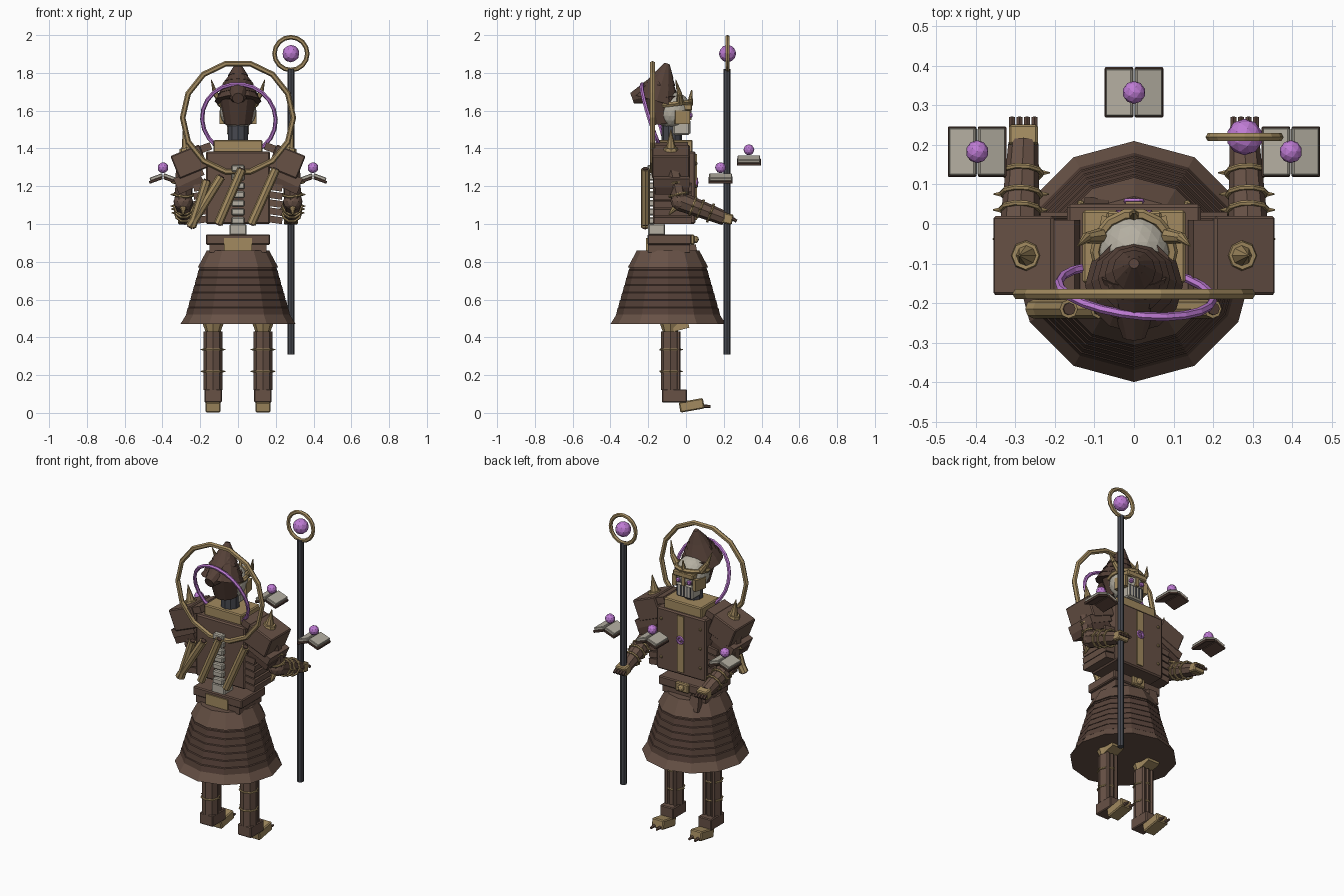
import bpy, bmesh, math
from mathutils import Vector, Matrix

if "Cube" in bpy.data.objects:
    bpy.data.objects.remove(bpy.data.objects["Cube"])

def mat(name, r, g, b):
    m = bpy.data.materials.new(name)
    m.diffuse_color = (r, g, b, 1)
    m.use_nodes = True
    m.node_tree.nodes["Principled BSDF"].inputs["Base Color"].default_value = m.diffuse_color
    return m

BROWN = mat("brown cloth", .135, .082, .060)
DARK = mat("dark brown scales", .090, .052, .039)
GOLD = mat("aged brass", .36, .255, .115)
BONE = mat("bone", .46, .43, .36)
VIOLET = mat("violet glow", .52, .20, .66)
SLATE = mat("slate metal", .062, .065, .078)

def finish(name, bm, m, smooth=False):
    bmesh.ops.recalc_face_normals(bm, faces=bm.faces)
    me = bpy.data.meshes.new(name)
    for f in bm.faces:
        f.smooth = smooth
    bm.to_mesh(me)
    bm.free()
    me.materials.append(m)
    ob = bpy.data.objects.new(name, me)
    bpy.context.collection.objects.link(ob)
    return ob

def box(name, m, x, y, z, rx=0, ry=0, rz=0, bevel=0):
    """Box from ranges, turned about its own middle (degrees)."""
    bm = bmesh.new()
    bmesh.ops.create_cube(bm, size=1)
    size = Vector((abs(x[1] - x[0]), abs(y[1] - y[0]), abs(z[1] - z[0])))
    bmesh.ops.scale(bm, vec=size, verts=bm.verts)
    ob = finish(name, bm, m)
    ob.location = ((x[0] + x[1]) / 2, (y[0] + y[1]) / 2, (z[0] + z[1]) / 2)
    ob.rotation_euler = [math.radians(a) for a in (rx, ry, rz)]
    if bevel:
        mod = ob.modifiers.new("edge", 'BEVEL')
        mod.width, mod.segments = bevel, 1
    return ob

def rod(name, m, a, b, r1, r2=None, sides=8):
    """Cylinder or cone between two points."""
    a, b = Vector(a), Vector(b)
    bm = bmesh.new()
    bmesh.ops.create_cone(bm, cap_ends=True, segments=sides, radius1=r1,
                          radius2=r1 if r2 is None else r2, depth=(b - a).length)
    rot = (b - a).to_track_quat('Z', 'Y').to_matrix().to_4x4()
    bmesh.ops.transform(bm, matrix=Matrix.Translation((a + b) / 2) @ rot, verts=bm.verts)
    return finish(name, bm, m)

def ball(name, m, c, r, sub=2, scale=(1, 1, 1)):
    bm = bmesh.new()
    bmesh.ops.create_icosphere(bm, subdivisions=sub, radius=r)
    ob = finish(name, bm, m)
    ob.location, ob.scale = c, scale
    return ob

def hoop(name, m, c, R, r, axis=(0, 1, 0), n=16, k=6):
    """Torus with its axis along the given direction."""
    bm = bmesh.new()
    rot = Vector(axis).to_track_quat('Z', 'Y').to_matrix()
    loops = []
    for i in range(n):
        t = 2 * math.pi * i / n
        loops.append([bm.verts.new(rot @ Vector((
            (R + r * math.cos(p)) * math.cos(t), (R + r * math.cos(p)) * math.sin(t), r * math.sin(p)))
            + Vector(c)) for p in (2 * math.pi * j / k for j in range(k))])
    for i in range(n):
        for j in range(k):
            A, B, q = loops[i], loops[(i + 1) % n], (j + 1) % k
            bm.faces.new((A[j], B[j], B[q], A[q]))
    return finish(name, bm, m)

def lathe(name, m, prof, c, n=12):
    """Faceted solid of revolution from (radius, height) points."""
    bm = bmesh.new()
    rings = [[bm.verts.new((c[0] + r * math.sin(2 * math.pi * i / n), c[1] + r * math.cos(2 * math.pi * i / n), z))
              for i in range(n)] for r, z in prof]
    for A, B in zip(rings, rings[1:]):
        for i in range(n):
            j = (i + 1) % n
            bm.faces.new((A[i], A[j], B[j], B[i]))
    bm.faces.new(rings[0])
    bm.faces.new(rings[-1])
    return finish(name, bm, m)

# Legs, shin bands and feet
for s in (-1, 1):
    x = s * .132
    def span(w): return (x - w, x + w)
    rod("leg", BROWN, (x, -.083, .12), (x, -.083, .43), .05)
    for k in (-.03, 0, .03):
        rod("leg_rib", BROWN, (x + k, -.04, .12), (x + k, -.04, .43), .012, sides=6)
    for z in (.22, .335):
        hoop("leg_band", GOLD, (x, -.083, z), .052, .006, (0, 0, 1), 8)
        for dx, dy in ((1, 0), (-1, 0), (0, 1)):
            rod("leg_stud", GOLD, (x + dx * .045, -.083 + dy * .045, z),
                (x + dx * .066, -.083 + dy * .066, z), .006, .002, 6)
    rod("knee", GOLD, (x, -.083, .43), (x, -.083, .48), .04, .058)
    box("knee_plate", GOLD, span(.04), (-.07, .015), (.44, .475), rx=15)
    box("ankle", BROWN, span(.046), (-.128, .005), (.055, .125), bevel=.005)
    box("foot", GOLD, span(.04), (-.035, .095), (.012, .068), rx=10, bevel=.006)
    for k in (-.02, .02):
        rod("toe", BROWN, (x + k, .085, .036), (x + k, .13, .034), .011, .007, 6)

# Layered skirt with a flared hem
lathe("skirt_hem", BROWN, [(.305, .47), (.268, .53), (.24, .53)], (0, -.095))
low = [.52, .56, .60, .64, .68, .72, .76]
for i, z in enumerate(low):
    r = .275 - i * .0115
    lathe("skirt_layer", DARK, [(r, z), (r - .008, z + .035), (r - .022, z + .045)], (0, -.095))
lathe("skirt_top", BROWN, [(.213, .77), (.165, .86)], (0, -.095))

# Belt, buckle and hanging pouch
box("belt_lower", BROWN, (-.15, .15), (-.20, .02), (.85, .90))
box("belt", BROWN, (-.17, .17), (-.205, .03), (.89, .945), bevel=.006)
box("belt_back_plate", GOLD, (-.075, .075), (-.212, -.19), (.85, .925))
box("buckle", GOLD, (-.045, .045), (.02, .045), (.89, .945), bevel=.006)
ball("buckle_knob", GOLD, (0, .048, .918), .02)
box("belt_pouch", BROWN, (-.125, -.065), (.02, .06), (.80, .89), rx=10)

# Spine and torso
box("spine_base", BONE, (-.045, .045), (-.2, -.11), (.94, 1.0), bevel=.006)
for i in range(7):
    box("vertebra", BONE, (-.034, .034), (-.205, -.16), (1.0 + i * .046, 1.036 + i * .046), bevel=.006)
box("torso", BROWN, (-.17, .17), (-.175, .05), (1.0, 1.385), bevel=.008)
box("chest_stripe", GOLD, (-.022, .022), (.048, .057), (1.02, 1.37))
box("collar", GOLD, (-.13, .13), (-.15, .035), (1.375, 1.445), bevel=.006)
hoop("chest_gem_rim", VIOLET, (0, .058, 1.22), .02, .007, n=12)
ball("chest_gem", VIOLET, (0, .056, 1.22), .012, 1)

# Rolled scrolls across the back
for x0, z0, x1, z1 in ((-.245, .985, -.165, 1.23), (-.255, .985, -.09, 1.25),
                       (-.105, 1.0, .02, 1.29), (.07, 1.0, .20, 1.29)):
    rod("scroll", GOLD, (x0, -.215, z0), (x1, -.215, z1), .024)
    d = Vector((x1 - x0, 0, z1 - z0)).normalized() * .006
    for p, q in ((x0, z0), (x1, z1)):
        c = Vector((p, -.215, q))
        rod("scroll_end", DARK, c - d, c + d, .016)

for s in (-1, 1):
    # Side lames and studs of the coat
    for i in range(5):
        z = 1.005 + i * .043
        box("side_lame", BROWN, (s * .15, s * .235), (-.17, .03), (z, z + .036), ry=s * 8)
    for z in (1.08, 1.20, 1.32):
        ball("chest_stud", GOLD, (s * .135, .052, z), .01, 1)
    # Pauldron with lames and a spike
    box("pauldron_lame", DARK, (s * .18, s * .325), (-.165, .015), (1.185, 1.225), ry=s * 25)
    box("pauldron_lame", BROWN, (s * .18, s * .34), (-.172, .018), (1.225, 1.275), ry=s * 25)
    box("pauldron", BROWN, (s * .175, s * .34), (-.18, .02), (1.265, 1.395), ry=s * 22, bevel=.006)
    box("pauldron_cap", BROWN, (s * .14, s * .25), (-.165, .01), (1.375, 1.415), ry=s * 20)
    rod("spike_base", GOLD, (s * .265, -.08, 1.36), (s * .275, -.08, 1.405), .05, .035)
    rod("pauldron_spike", GOLD, (s * .272, -.08, 1.40), (s * .29, -.08, 1.50), .027, .002)
    # Arm
    sh, el, wr = Vector((s * .28, -.07, 1.30)), Vector((s * .29, -.03, 1.12)), Vector((s * .28, .205, 1.03))
    rod("upper_arm", BROWN, sh, el, .05, .046)
    ball("elbow", BROWN, el, .052)
    rod("forearm", BROWN, el, wr, .052, .038)
    for a, b, ts in ((sh, el, (.45, .8)), (el, wr, (.28, .45, .68))):
        for t in ts:
            hoop("arm_band", GOLD, a.lerp(b, t), .05, .007, b - a, 10)
            for e in (-1, 1):
                p = a.lerp(b, t) + Vector((e * .05, 0, 0))
                rod("arm_stud", GOLD, p, p + Vector((e * .02, 0, 0)), .008, .002, 6)
    rod("elbow_spike", GOLD, el, el + Vector((0, -.06, -.07)), .03, .004)
    # Hand and fingers
    box("hand", GOLD, (s * .243, s * .317), (.195, .248), (1.0, 1.055), rx=-12, bevel=.006)
    for i in range(4):
        fx = s * (.252 + i * .019)
        rod("finger", DARK, (fx, .235, 1.035), (fx, .268, 1.015), .009, sides=6)
    # Eyes, cheek guards and horns
    ball("eye", VIOLET, (s * .038, .022, 1.575), .016, 1)
    box("cheek_guard", GOLD, (s * .065, s * .09), (-.06, .02), (1.53, 1.60), rz=s * 12)
    rod("horn_root", GOLD, (s * .085, -.03, 1.645), (s * .12, -.035, 1.69), .02, .014)
    rod("horn_tip", GOLD, (s * .12, -.035, 1.69), (s * .142, -.055, 1.765), .014, .002)

# Neck, skull and jaw
rod("neck", SLATE, (0, -.075, 1.43), (0, -.075, 1.53), .055, sides=10)
ball("skull", BONE, (0, -.07, 1.60), .097, 3, (1, 1, 1.05))
box("jaw", BONE, (-.058, .058), (-.07, .02), (1.47, 1.555), bevel=.008)
for i in range(5):
    x = -.044 + i * .022
    box("mouth_slit", SLATE, (x - .004, x + .004), (.016, .023), (1.48, 1.545))
box("brow_plate", GOLD, (-.07, .07), (-.04, .032), (1.60, 1.635), bevel=.006)
box("nose_plate", GOLD, (-.01, .01), (.0, .03), (1.55, 1.61))
hoop("crown_band", GOLD, (0, -.07, 1.635), .097, .014, (0, -.12, 1), 14)
rod("crown_point", GOLD, (0, .02, 1.63), (0, .03, 1.71), .018, .003, 6)

# Layered pointed hood leaning back
apex, base = Vector((0, -.10, 1.85)), Vector((0, -.155, 1.65))
for i in range(6):
    t = i / 6
    a, b = base.lerp(apex, t), base.lerp(apex, min(1, t + .22))
    rod("hood_layer", DARK, a, b, .118 * (1 - t) ** .8 + .006, .095 * (1 - t) ** 1.2 + .002, 12)
rod("hood_back", DARK, (0, -.13, 1.72), (0, -.285, 1.665), .085, .03, 10)
rod("hood_drape", DARK, (0, -.115, 1.53), (0, -.13, 1.67), .07, .1, 12).hide_render = False

# Halo rings
hoop("outer_halo", GOLD, (0, -.177, 1.563), .293, .015, n=14)
hoop("inner_halo", VIOLET, (.005, -.17, 1.555), .196, .011, (.12, 1, .33), n=22)

# Staff
rod("staff", SLATE, (.28, .217, .31), (.28, .217, 1.82), .019)
hoop("staff_ring", GOLD, (.28, .22, 1.902), .087, .012, n=16)
ball("staff_orb", VIOLET, (.28, .22, 1.902), .046)

# Floating open books with orbs
for bx, by, bz in ((-.397, .183, 1.245), (.397, .183, 1.245), (0, .333, 1.34)):
    for s in (-1, 1):
        xs = (bx + s * .001, bx + s * .075)
        box("book_cover", DARK, xs, (by - .064, by + .064), (bz - .02, bz - .005), ry=s * 20, bevel=.003)
        xs = (bx + s * .001, bx + s * .071)
        box("book_pages", BONE, xs, (by - .06, by + .06), (bz - .006, bz + .012), ry=s * 20, bevel=.003)
    ball("book_orb", VIOLET, (bx, by, bz + .053), .029)
